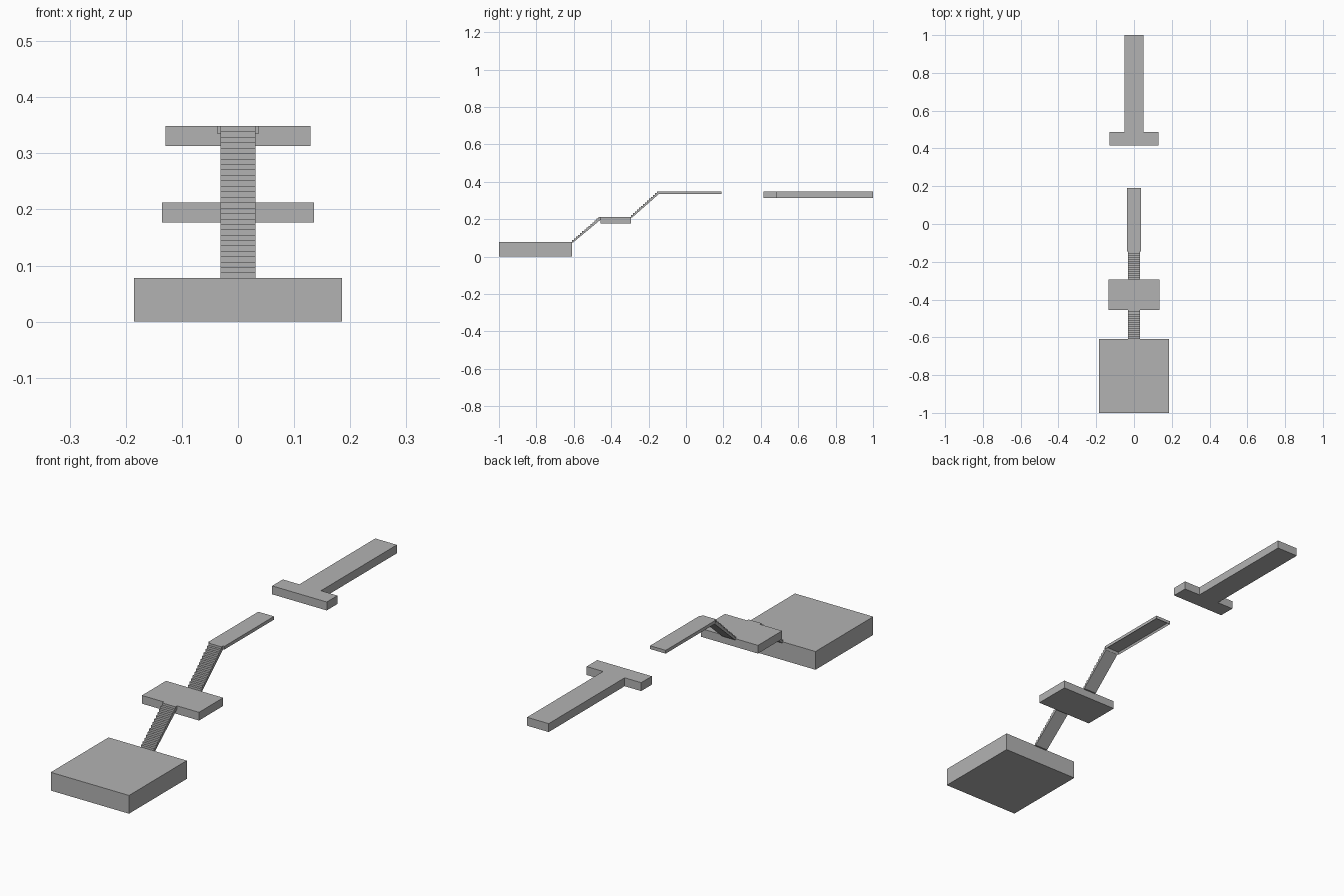
import bpy, bmesh

if "Cube" in bpy.data.objects:
    bpy.data.objects.remove(bpy.data.objects["Cube"])

# Dark grey shared by every part
grey = bpy.data.materials.new("dark_grey")
grey.diffuse_color = (0.45, 0.45, 0.45, 1)
grey.use_nodes = True
grey.node_tree.nodes["Principled BSDF"].inputs["Base Color"].default_value = grey.diffuse_color


def prism(name, outline, axis, lo, hi):
    """Extrude a closed 2D outline along x (outline = y,z) or z (outline = x,y)."""
    bm = bmesh.new()
    place = (lambda p: (lo, *p)) if axis == 'x' else (lambda p: (*p, lo))
    face = bm.faces.new([bm.verts.new(place(p)) for p in outline])
    moved = bmesh.ops.extrude_face_region(bm, geom=[face])['geom']
    step = (hi - lo, 0, 0) if axis == 'x' else (0, 0, hi - lo)
    bmesh.ops.translate(bm, vec=step, verts=[v for v in moved if isinstance(v, bmesh.types.BMVert)])
    bmesh.ops.recalc_face_normals(bm, faces=bm.faces)
    return finish(name, bm)


def finish(name, bm):
    mesh = bpy.data.meshes.new(name)
    bm.to_mesh(mesh)
    bm.free()
    mesh.materials.append(grey)
    obj = bpy.data.objects.new(name, mesh)
    bpy.context.collection.objects.link(obj)
    return obj


def slab(name, half, y0, y1, z0, z1):
    return prism(name, [(-half, y0), (half, y0), (half, y1), (-half, y1)], 'z', z0, z1)


def stairs(name, y0, y1, z0, z1, steps=14, half=0.031, thick=0.005):
    """Straight flight with a flat sloping underside."""
    run, rise = (y1 - y0) / steps, (z1 - z0) / steps
    pts = [(y0, z0)]
    for i in range(steps):
        pts += [(y0 + i * run, z0 + (i + 1) * rise), (y0 + (i + 1) * run, z0 + (i + 1) * rise)]
    pts += [(y1, z1 - rise - thick), (y0 + run * 0.6, z0 - thick * 0.5), (y0, z0 - thick * 0.5)]
    return prism(name, pts, 'x', -half, half)


# Solid platforms
slab("base_platform", 0.185, -1.0, -0.610, 0.0, 0.078)
slab("middle_landing", 0.135, -0.456, -0.293, 0.177, 0.212)

# Two flights of steps
stairs("lower_stairs", -0.610, -0.456, 0.078, 0.212)
stairs("upper_stairs", -0.293, -0.145, 0.212, 0.349)

# Walkway, hollowed out from underneath
walkway = slab("walkway", 0.037, -0.145, 0.190, 0.335, 0.349)
bm = bmesh.new()
bm.from_mesh(walkway.data)
bm.normal_update()
under = [f for f in bm.faces if f.normal.z < -0.9]
bmesh.ops.inset_region(bm, faces=under, thickness=0.006)
bmesh.ops.translate(bm, vec=(0, 0, 0.009), verts=under[0].verts)
bm.to_mesh(walkway.data)
bm.free()

# T-shaped far platform
half_t = [(0.129, 0.415), (0.129, 0.487), (0.051, 0.487), (0.051, 1.0)]
prism("far_t_platform", half_t + [(-x, y) for x, y in reversed(half_t)], 'z', 0.313, 0.349)
